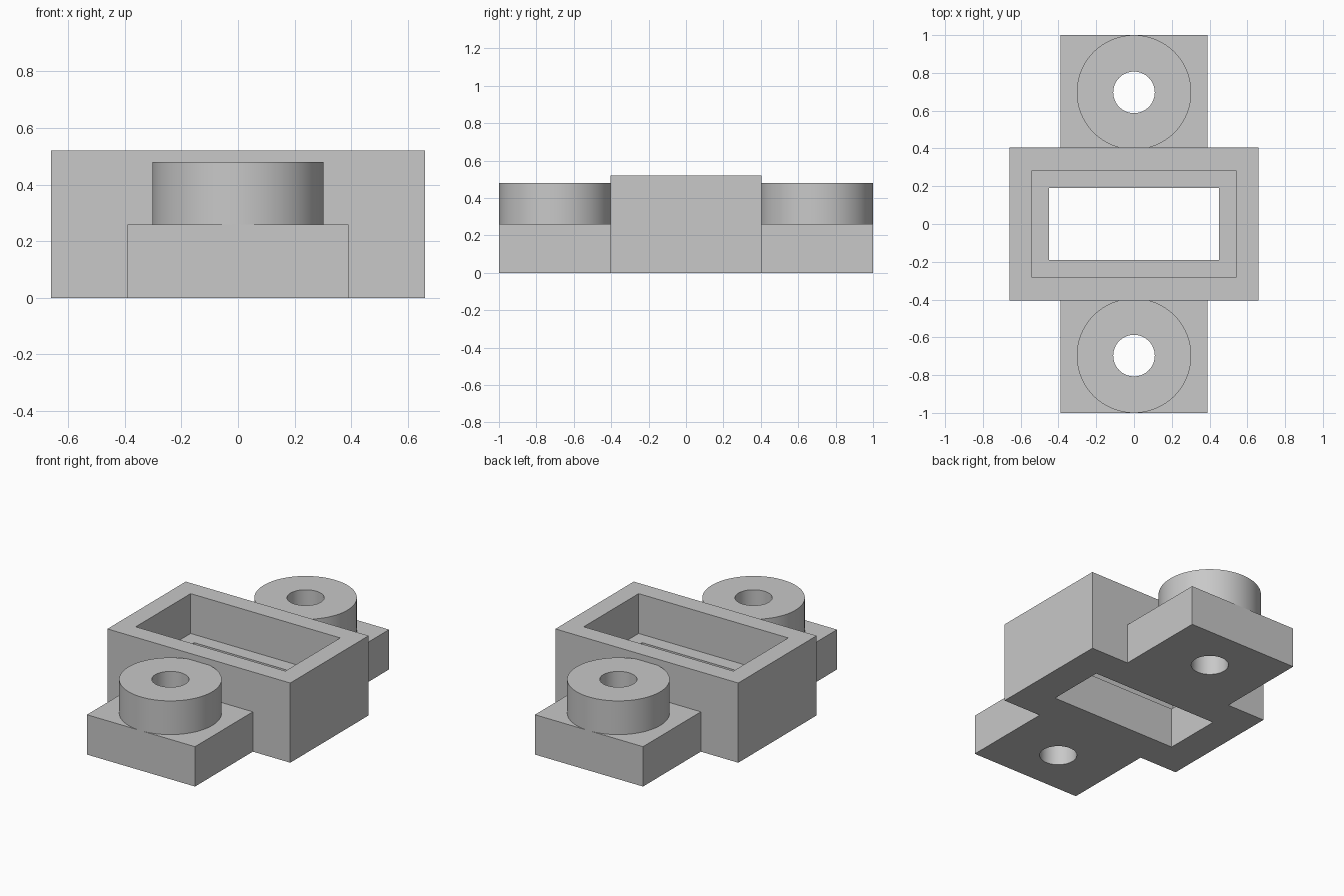
import bpy
import math

default_cube = bpy.data.objects.get("Cube")
if default_cube:
    bpy.data.objects.remove(default_cube, do_unlink=True)

grey = bpy.data.materials.new("plain grey")
grey.use_nodes = True
GREY = (0.58, 0.58, 0.58, 1)
grey.diffuse_color = GREY
grey.node_tree.nodes["Principled BSDF"].inputs["Base Color"].default_value = GREY

BODY_HALF_Y = 0.404
BODY_TOP = 0.52
FLANGE_TOP = 0.26
BOSS_TOP = 0.48
BOSS_RADIUS = 0.303
BOLT_RADIUS = 0.11
BOSS_Y = 1 - BOSS_RADIUS


def finish(name):
    obj = bpy.context.object
    obj.name = name
    obj.data.name = name
    obj.data.materials.append(grey)
    return obj


def box(name, width, y0, y1, z0, z1):
    bpy.ops.mesh.primitive_cube_add(size=1, location=(0, (y0 + y1) / 2, (z0 + z1) / 2))
    bpy.context.object.scale = (width, y1 - y0, z1 - z0)
    bpy.ops.object.transform_apply(location=True, rotation=False, scale=True)
    return finish(name)


def cylinder(name, radius, y, z0, z1, sides):
    bpy.ops.mesh.primitive_cylinder_add(
        vertices=sides, radius=radius, depth=z1 - z0, location=(0, y, (z0 + z1) / 2))
    return finish(name)


def cut(target, cutter):
    mod = target.modifiers.new("cut", 'BOOLEAN')
    mod.operation = 'DIFFERENCE'
    mod.solver = 'EXACT'
    mod.object = cutter
    bpy.ops.object.select_all(action='DESELECT')
    bpy.context.view_layer.objects.active = target
    target.select_set(True)
    bpy.ops.object.modifier_apply(modifier=mod.name)


def discard(*objects):
    for obj in objects:
        bpy.data.objects.remove(obj, do_unlink=True)


# Central housing: wide pocket above a ledge, narrower slot through the floor
housing = box("housing", 1.32, -BODY_HALF_Y, BODY_HALF_Y, 0, BODY_TOP)
pocket = box("pocket_cutter", 1.08, -0.283, 0.283, FLANGE_TOP, 1)
slot = box("slot_cutter", 0.9, -0.19, 0.19, -0.5, 1)
cut(housing, pocket)
cut(housing, slot)
discard(pocket, slot)

# Mounting flange and round boss at each end, drilled through together
for side, label in ((-1, "front"), (1, "back")):
    y0, y1 = sorted((side * BODY_HALF_Y, side))
    flange = box(label + "_flange", 0.78, y0, y1, 0, FLANGE_TOP)
    boss = cylinder(label + "_boss", BOSS_RADIUS, side * BOSS_Y, FLANGE_TOP, BOSS_TOP, 96)
    drill = cylinder("drill_cutter", BOLT_RADIUS, side * BOSS_Y, -0.5, 1, 64)
    for part in (flange, boss):
        cut(part, drill)
        bpy.ops.object.shade_smooth_by_angle(angle=math.radians(30))
    discard(drill)
